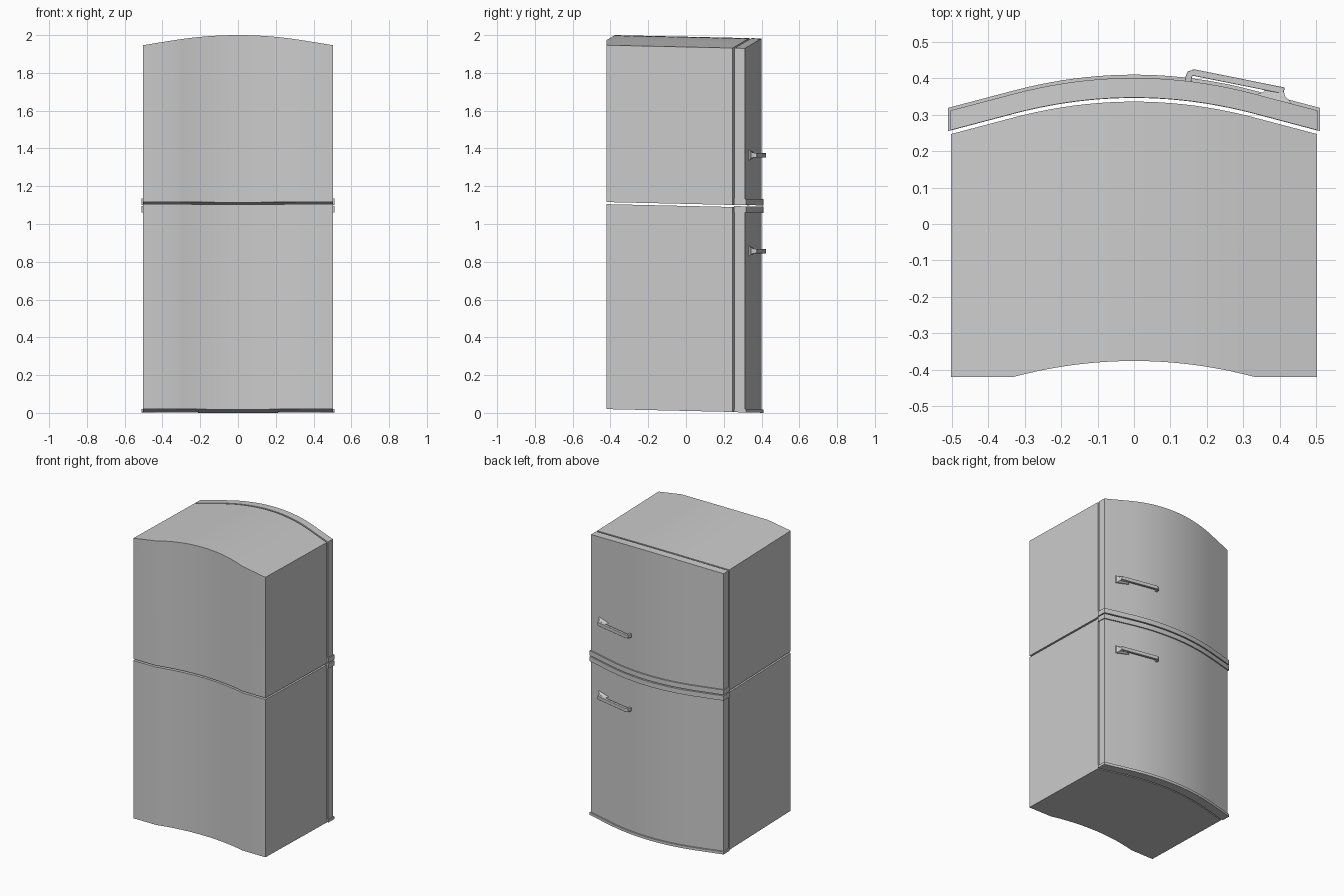
import bpy, bmesh
from mathutils import Vector

if "Cube" in bpy.data.objects:
    bpy.data.objects.remove(bpy.data.objects["Cube"])

BEND = 0.33      # curved middle half-width; straight beyond it
SLOPE = 0.0225   # whole model leans down toward its doors


def sag(x):
    x = abs(x)
    return 0.4 * x * x if x < BEND else 0.4 * BEND ** 2 + 0.8 * BEND * (x - BEND)


def lean(z, y):
    return z - SLOPE * (y + 0.42)


def finish(name, bm):
    bmesh.ops.recalc_face_normals(bm, faces=bm.faces)
    mesh = bpy.data.meshes.new(name)
    bm.to_mesh(mesh)
    bm.free()
    ob = bpy.data.objects.new(name, mesh)
    bpy.context.collection.objects.link(ob)
    bpy.ops.object.select_all(action='DESELECT')
    ob.select_set(True)
    bpy.context.view_layer.objects.active = ob
    bpy.ops.object.shade_smooth_by_angle(angle=0.5)
    return ob


def loft(bm, rings):
    """Skin a row of equal rings and cap both ends."""
    rings = [[bm.verts.new(p) for p in r] for r in rings]
    n = len(rings[0])
    for a, b in zip(rings, rings[1:]):
        for i in range(n):
            j = (i + 1) % n
            bm.faces.new((a[i], a[j], b[j], b[i]))
    bm.faces.new(rings[0])
    bm.faces.new(rings[-1])


def slab(name, half, back, front, bottom, top, arched=False):
    """Curved slab: cross-sections swept along x."""
    n = 20
    xs = [-half] + [-BEND + 2 * BEND * i / n for i in range(n + 1)] + [half]
    rings = []
    for x in xs:
        yb, yf = back(x), front(x)
        zt = top - (0.61 * sag(x) if arched else 0)
        rings.append([(x, yb, lean(bottom, yb)), (x, yf, lean(bottom, yf)),
                      (x, yf, lean(zt, yf)), (x, yb, lean(zt, yb))])
    bm = bmesh.new()
    loft(bm, rings)
    return finish(name, bm)


def curve(y):
    return lambda x: y - sag(x)


def back_panel(x):
    return max(-0.42, -0.376 - sag(x))


# cabinet halves
slab("lower_cabinet", 0.503, back_panel, curve(0.336), 0.02, 1.105)
slab("upper_cabinet", 0.503, back_panel, curve(0.336), 1.116, 2.001, True)

# curved doors
slab("lower_door", 0.504, curve(0.347), curve(0.401), 0.021, 1.108)
slab("upper_door", 0.504, curve(0.347), curve(0.401), 1.119, 2.001, True)

# trim strips along door edges
for name, z0, z1 in (("bottom_trim", 0.019, 0.037),
                     ("lower_door_trim", 1.077, 1.11),
                     ("upper_door_trim", 1.117, 1.15)):
    slab(name, 0.51, curve(0.346), curve(0.41), z0, z1)


# handles: bent bar plus flared foot
def handle(name, zc):
    bm = bmesh.new()
    path = [Vector(p) for p in ((0.147, 0.383), (0.150, 0.403), (0.154, 0.412),
                                (0.163, 0.416), (0.412, 0.366))]
    w, h = 0.009, 0.012
    rings = []
    for i, p in enumerate(path):
        d = (path[min(i + 1, len(path) - 1)] - path[max(i - 1, 0)]).normalized()
        if i == 3:
            d = (path[4] - p).normalized()
        s = Vector((-d.y, d.x)) * w
        a, b = p + s, p - s
        rings.append([(a.x, a.y, lean(zc - h, a.y)), (a.x, a.y, lean(zc + h, a.y)),
                      (b.x, b.y, lean(zc + h, b.y)), (b.x, b.y, lean(zc - h, b.y))])
    loft(bm, rings)
    bar = finish(name + "_bar", bm)
    bev = bar.modifiers.new("soft_edges", 'BEVEL')
    bev.width, bev.segments, bev.angle_limit = 0.002, 2, 0.8

    bm = bmesh.new()
    rings = []
    # each level: inner x, y, outer x, y, half height
    for x0, y0, x1, y1, hz in ((0.34, 0.352, 0.43, 0.328, 0.027),
                               (0.34, 0.358, 0.428, 0.338, 0.025),
                               (0.355, 0.362, 0.415, 0.35, 0.015),
                               (0.36, 0.372, 0.412, 0.362, 0.012)):
        rings.append([(x0, y0, lean(zc - hz * 0.6, y0)), (x1, y1, lean(zc - hz, y1)),
                      (x1, y1, lean(zc + hz, y1)), (x0, y0, lean(zc + hz * 0.6, y0))])
    loft(bm, rings)
    finish(name + "_foot", bm)


handle("lower_handle", 0.8745)
handle("upper_handle", 1.382)
